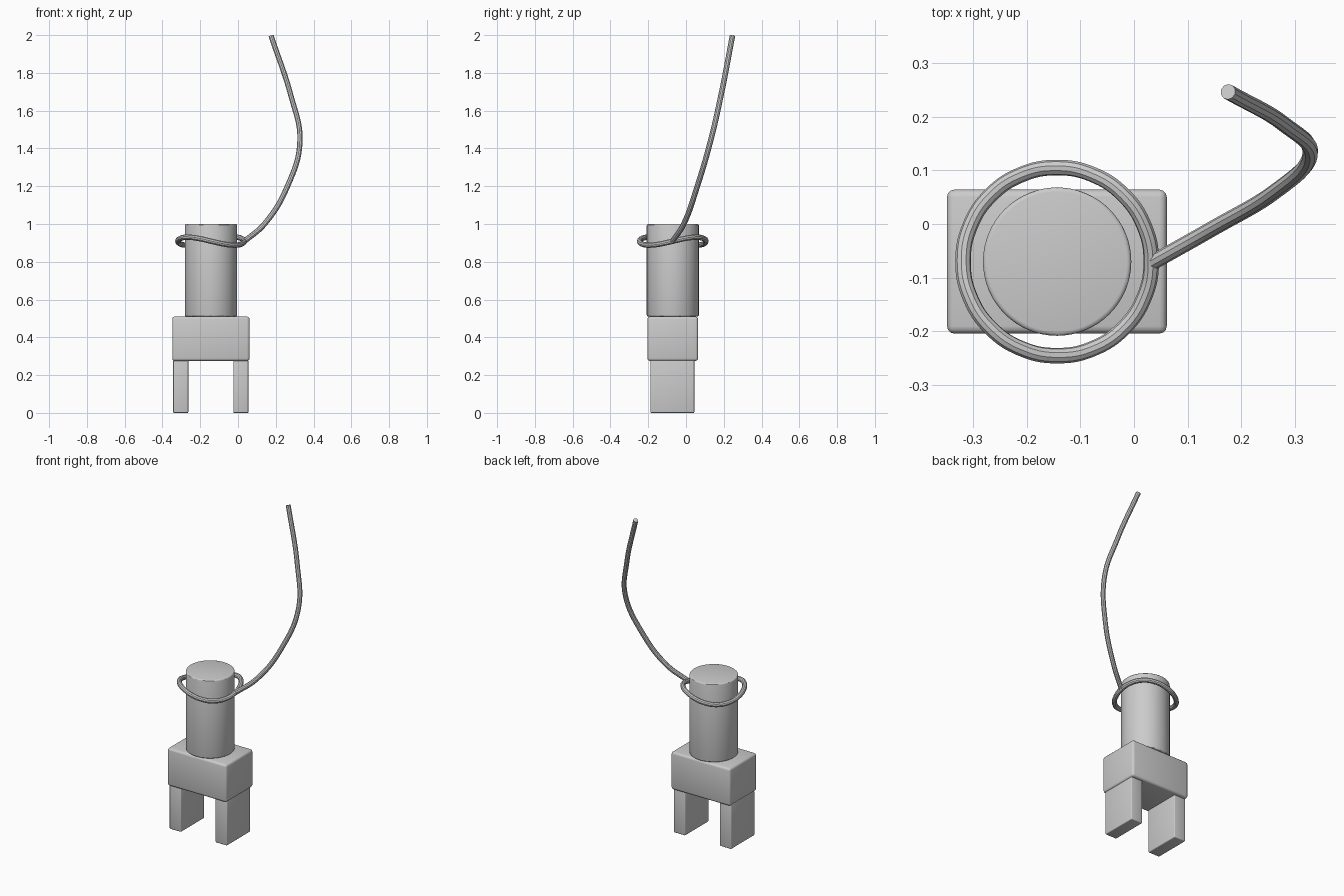
import bpy
import math

cube = bpy.data.objects.get("Cube")
if cube:
    bpy.data.objects.remove(cube)

grey = bpy.data.materials.new("plain grey")
grey.use_nodes = True
colour = (0.6, 0.6, 0.6, 1)
grey.diffuse_color = colour
grey.node_tree.nodes["Principled BSDF"].inputs["Base Color"].default_value = colour

CX, CY = -0.143, -0.07     # axis of the figure


def finish(obj, name, bevel=0, angle=30):
    obj.name = name
    obj.data.materials.append(grey)
    bpy.ops.object.select_all(action='DESELECT')
    obj.select_set(True)
    bpy.context.view_layer.objects.active = obj
    if bevel:
        mod = obj.modifiers.new("rounded edges", 'BEVEL')
        mod.width = bevel
        mod.segments = 3
        mod.limit_method = 'ANGLE'
        bpy.ops.object.modifier_apply(modifier=mod.name)
    bpy.ops.object.shade_smooth_by_angle(angle=math.radians(angle))


def block(name, low, high, bevel):
    centre = [(a + b) / 2 for a, b in zip(low, high)]
    bpy.ops.mesh.primitive_cube_add(size=1, location=centre)
    obj = bpy.context.object
    obj.scale = [b - a for a, b in zip(low, high)]
    bpy.ops.object.transform_apply(location=False, rotation=False, scale=True)
    finish(obj, name, bevel)


def cord(name, points, closed=False):
    curve = bpy.data.curves.new(name, 'CURVE')
    curve.dimensions = '3D'
    curve.bevel_depth = 0.0145
    curve.bevel_resolution = 3
    curve.resolution_u = 8
    curve.use_fill_caps = not closed
    spline = curve.splines.new('BEZIER')
    spline.bezier_points.add(len(points) - 1)
    for bez, p in zip(spline.bezier_points, points):
        bez.co = p
        bez.handle_left_type = bez.handle_right_type = 'AUTO'
    spline.use_cyclic_u = closed
    obj = bpy.data.objects.new(name, curve)
    bpy.context.collection.objects.link(obj)
    bpy.ops.object.select_all(action='DESELECT')
    obj.select_set(True)
    bpy.context.view_layer.objects.active = obj
    bpy.ops.object.convert(target='MESH')
    obj = bpy.context.object
    obj.data.materials.clear()
    finish(obj, name, angle=30)


# Legs and hips
for side, x in (("right", -0.343), ("left", -0.025)):
    block(side + "_leg", (x, -0.188, 0), (x + 0.08, 0.044, 0.278), 0.005)
block("hips", (-0.348, -0.204, 0.275), (0.061, 0.064, 0.51), 0.014)

# Upright body
bpy.ops.mesh.primitive_cylinder_add(vertices=64, radius=0.138, depth=0.49,
                                    location=(CX, CY, 0.755))
finish(bpy.context.object, "body", 0.008)

# Wavy loop around the body
loop = []
for i in range(16):
    a = math.tau * i / 16
    loop.append((CX + 0.175 * math.cos(a), CY + 0.175 * math.sin(a),
                 0.909 + 0.021 * math.sin(2 * a)))
cord("neck_loop", loop, closed=True)

# Long loose end of the cord
cord("loose_cord", [(0.03, -0.074, 0.905), (0.14, -0.012, 1.0),
                    (0.262, 0.06, 1.2), (0.328, 0.13, 1.44),
                    (0.28, 0.185, 1.68), (0.175, 0.246, 1.996)])
